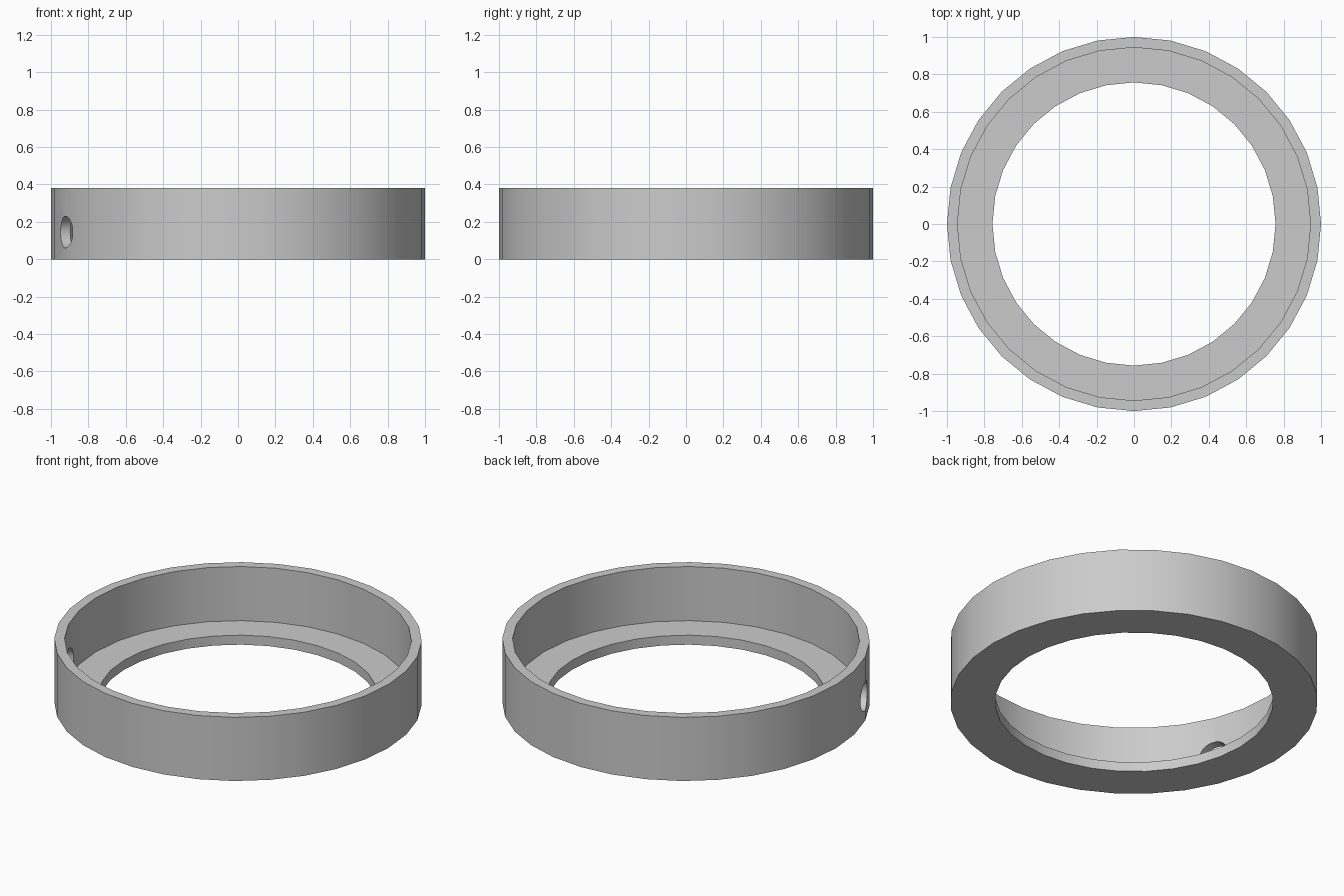
import bpy
import bmesh
from math import cos, sin, pi, radians
from mathutils import Matrix, Vector

if "Cube" in bpy.data.objects:
    bpy.data.objects.remove(bpy.data.objects["Cube"], do_unlink=True)

SIDES = 32
OUTER, INNER, LIP = 1.0, 0.944, 0.757
HEIGHT, FLOOR = 0.382, 0.057
HOLE_RADIUS, HOLE_Z, HOLE_ANGLE = 0.085, 0.145, radians(202.5)

grey = bpy.data.materials.new("plain grey")
grey.use_nodes = True
colour = (0.6, 0.6, 0.6, 1)
grey.diffuse_color = colour
grey.node_tree.nodes["Principled BSDF"].inputs["Base Color"].default_value = colour


def make_object(name, bm):
    bmesh.ops.recalc_face_normals(bm, faces=bm.faces)
    mesh = bpy.data.meshes.new(name)
    bm.to_mesh(mesh)
    bm.free()
    mesh.materials.append(grey)
    obj = bpy.data.objects.new(name, mesh)
    bpy.context.collection.objects.link(obj)
    return obj


# Ring wall with an inward floor lip, lathed from an L-shaped profile
profile = [(LIP, 0), (OUTER, 0), (OUTER, HEIGHT), (INNER, HEIGHT), (INNER, FLOOR), (LIP, FLOOR)]
bm = bmesh.new()
loops = []
for i in range(SIDES):
    a = 2 * pi * i / SIDES
    loops.append([bm.verts.new((r * cos(a), r * sin(a), z)) for r, z in profile])
for i, loop in enumerate(loops):
    following = loops[(i + 1) % SIDES]
    for j in range(len(profile)):
        k = (j + 1) % len(profile)
        bm.faces.new((loop[j], following[j], following[k], loop[k]))
ring = make_object("flanged_ring", bm)

# Round radial hole through the side wall
direction = Vector((cos(HOLE_ANGLE), sin(HOLE_ANGLE), 0))
place = Matrix.Translation(direction * 0.97 + Vector((0, 0, HOLE_Z)))
bm = bmesh.new()
bmesh.ops.create_cone(bm, cap_ends=True, segments=SIDES, radius1=HOLE_RADIUS,
                      radius2=HOLE_RADIUS, depth=0.3,
                      matrix=place @ direction.to_track_quat("Z", "Y").to_matrix().to_4x4())
cutter = make_object("hole_cutter", bm)
cutter.hide_render = True

# Cut the hole, then drop the cutter
cut = ring.modifiers.new("side hole", "BOOLEAN")
cut.operation = "DIFFERENCE"
cut.solver = "EXACT"
cut.object = cutter
bpy.ops.object.select_all(action="DESELECT")
bpy.context.view_layer.objects.active = ring
ring.select_set(True)
bpy.ops.object.modifier_apply(modifier=cut.name)
bpy.data.objects.remove(cutter, do_unlink=True)
bpy.ops.object.shade_smooth_by_angle(angle=radians(30))
